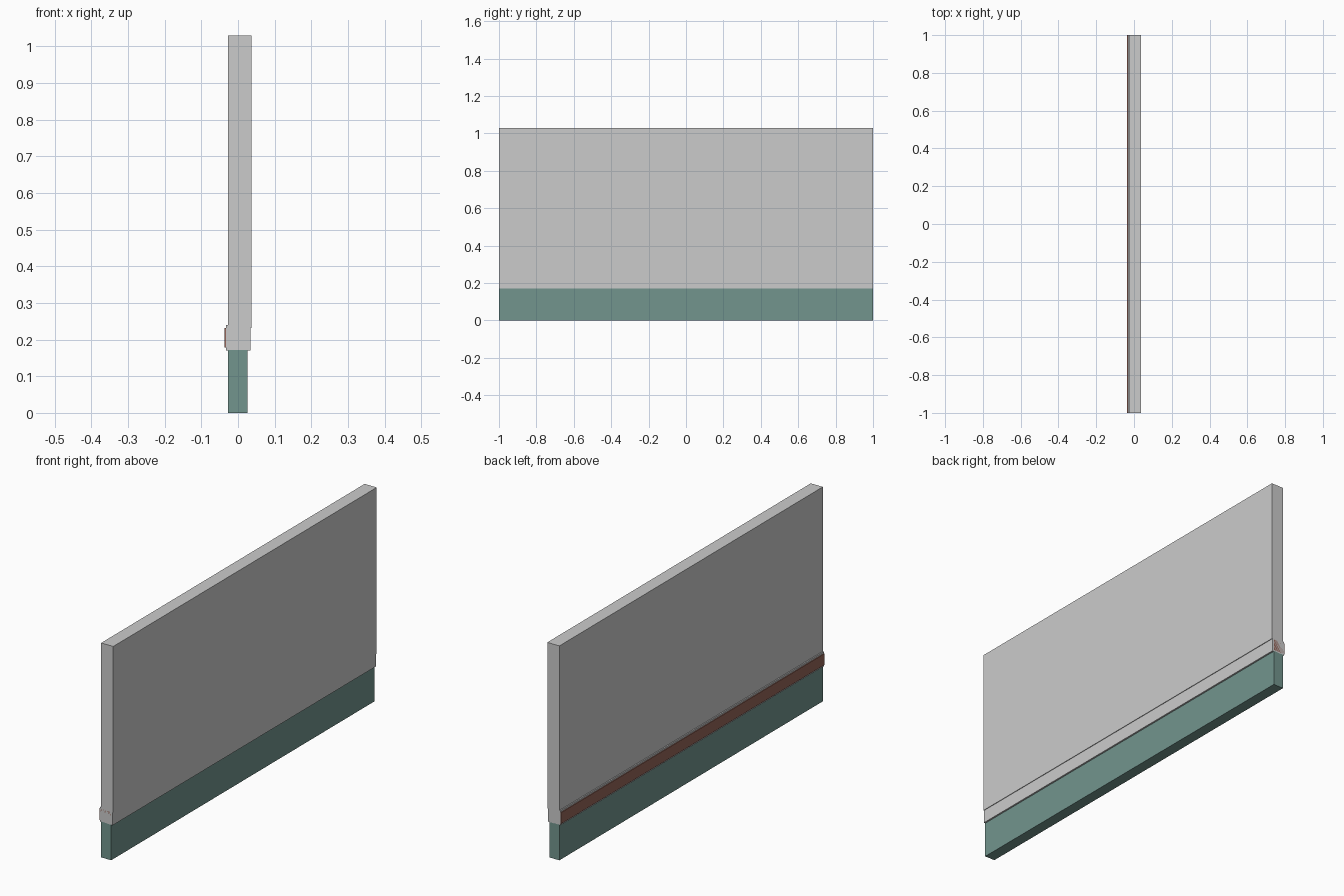
import bpy

if "Cube" in bpy.data.objects:
    bpy.data.objects.remove(bpy.data.objects["Cube"])


def box(name, x0, x1, z0, z1, color=None):
    """Full-length box running along y from -1 to 1."""
    bpy.ops.mesh.primitive_cube_add(size=1, location=((x0 + x1) / 2, 0, (z0 + z1) / 2))
    ob = bpy.context.object
    ob.name = name
    ob.scale = (x1 - x0, 2, z1 - z0)
    bpy.ops.object.transform_apply(location=False, rotation=False, scale=True)
    if color:
        mat = bpy.data.materials.new(name + "_colour")
        mat.diffuse_color = color
        mat.use_nodes = True
        mat.node_tree.nodes["Principled BSDF"].inputs["Base Color"].default_value = mat.diffuse_color
        ob.data.materials.append(mat)
    return ob


# Base plinth
box("base_plinth", -0.027, 0.026, 0.0, 0.172, (0.17, 0.30, 0.27, 1))
# Sill between plinth and panel
box("sill", -0.033, 0.034, 0.17, 0.24)
# Trim strip projecting from the left face of the sill
box("trim_strip", -0.037, 0.026, 0.178, 0.232, (0.30, 0.13, 0.10, 1))
# Main wall panel
box("wall_panel", -0.027, 0.037, 0.232, 1.03)
